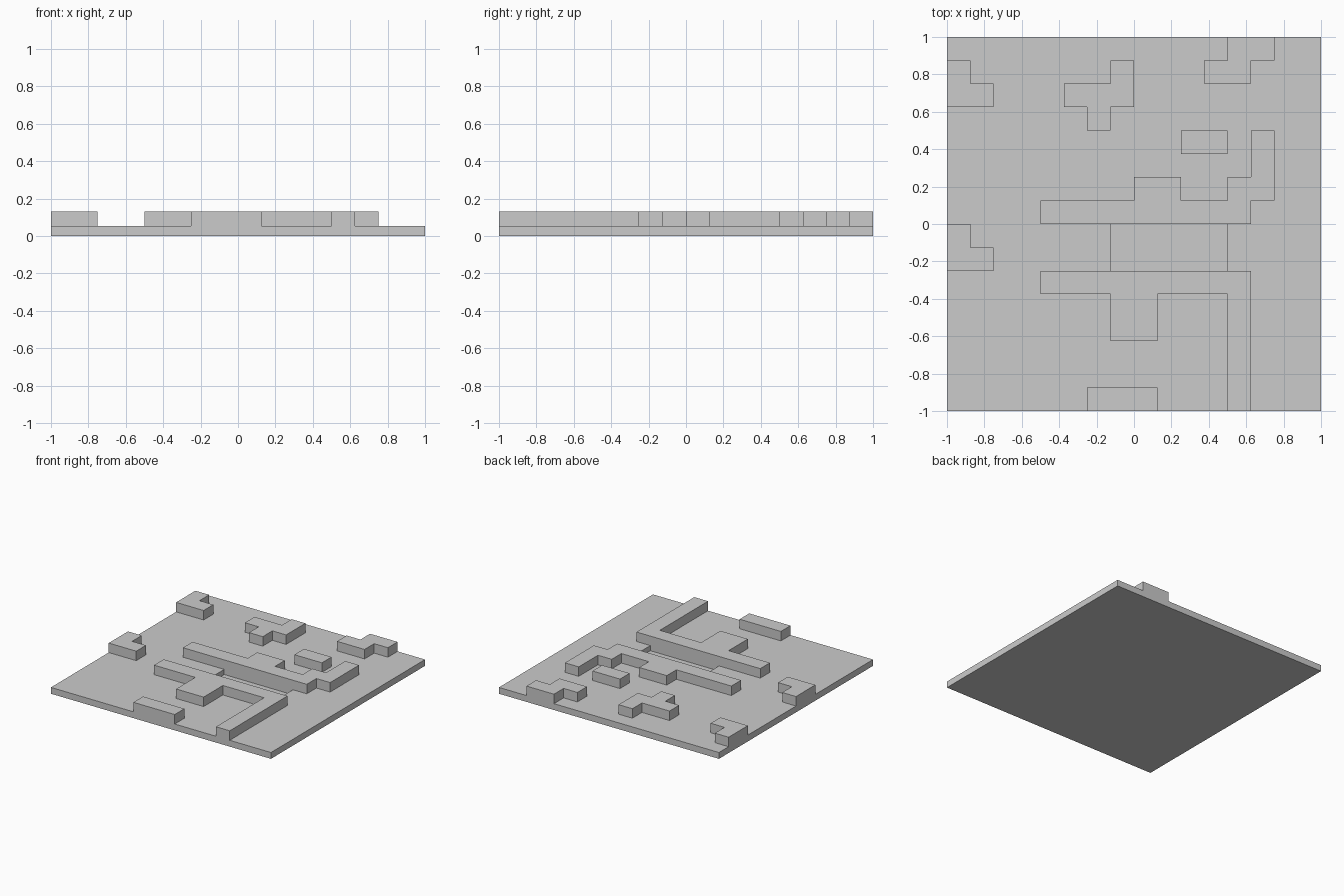
import bpy, bmesh
from mathutils import Vector

TILE = 0.125          # the board is a 16 x 16 tile grid, origin at its centre
FLOOR, TOP, PIT = 0.052, 0.13, 0.01

if "Cube" in bpy.data.objects:
    bpy.data.objects.remove(bpy.data.objects["Cube"], do_unlink=True)

stone = bpy.data.materials.new("stone grey")
stone.use_nodes = True
stone.diffuse_color = (0.6, 0.6, 0.6, 1)
stone.node_tree.nodes["Principled BSDF"].inputs["Base Color"].default_value = (0.6, 0.6, 0.6, 1)


def finish(name, bm):
    bmesh.ops.recalc_face_normals(bm, faces=bm.faces)
    mesh = bpy.data.meshes.new(name)
    bm.to_mesh(mesh)
    bm.free()
    mesh.materials.append(stone)
    obj = bpy.data.objects.new(name, mesh)
    bpy.context.collection.objects.link(obj)


def prism(outline, low, high):
    """Extrude an outline given in tile units."""
    bm = bmesh.new()
    face = bm.faces.new([bm.verts.new((x * TILE, y * TILE, low)) for x, y in outline])
    side = bmesh.ops.extrude_face_region(bm, geom=[face], use_keep_orig=True)["geom"]
    verts = [g for g in side if isinstance(g, bmesh.types.BMVert)]
    bmesh.ops.translate(bm, verts=verts, vec=(0, 0, high - low))
    return bm


def staircase(x, y, *moves):
    """Closed outline from alternating x and y moves, starting along x."""
    points = [(x, y)]
    for i, step in enumerate(moves):
        x, y = (x + step, y) if i % 2 == 0 else (x, y + step)
        points.append((x, y))
    return points


# Ground slab with a sunken channel between the two long walls
bm = prism(staircase(-8, -8, 16, 16, -16), 0, FLOOR)
for co, normal in (((-1, 0, 0), (1, 0, 0)), ((4, 0, 0), (1, 0, 0)),
                   ((0, -2, 0), (0, 1, 0)), ((0, 0, 0), (0, 1, 0))):
    bmesh.ops.bisect_plane(bm, geom=bm.verts[:] + bm.edges[:] + bm.faces[:],
                           plane_co=Vector(co) * TILE, plane_no=normal)
middle = Vector((1.5 * TILE, -TILE, FLOOR))
channel = min(bm.faces, key=lambda f: (f.calc_center_median() - middle).length)
sunk = bmesh.ops.extrude_discrete_faces(bm, faces=[channel])["faces"][0]
bmesh.ops.translate(bm, verts=sunk.verts[:], vec=(0, 0, PIT - FLOOR))
finish("ground_slab", bm)

# Raised blocks
hook = (2, 1, -1, 1, -1)
blocks = {
    "left_back_hook": staircase(-8, 5, *hook),
    "left_middle_hook": staircase(-8, -2, *hook),
    "back_cross": staircase(-2, 4, 1, 1, 1, 2, -1, -1, -2, -1, 1),
    "back_step": staircase(3, 6, 2, 1, 1, 1, -2, -1, -1),
    "small_block": staircase(2, 3, 2, 1, -2),
    "north_wall": staircase(-4, 0, 9, 1, 1, 3, -1, -2, -1, -1, -2, 1, -2, -1, -4),
    "south_wall": staircase(-4, -3, 3, -2, 2, 2, 3, -5, 1, 6, -9),
    "front_block": staircase(-2, -8, 3, 1, -3),
}
for name, outline in blocks.items():
    finish(name, prism(outline, FLOOR, TOP))
